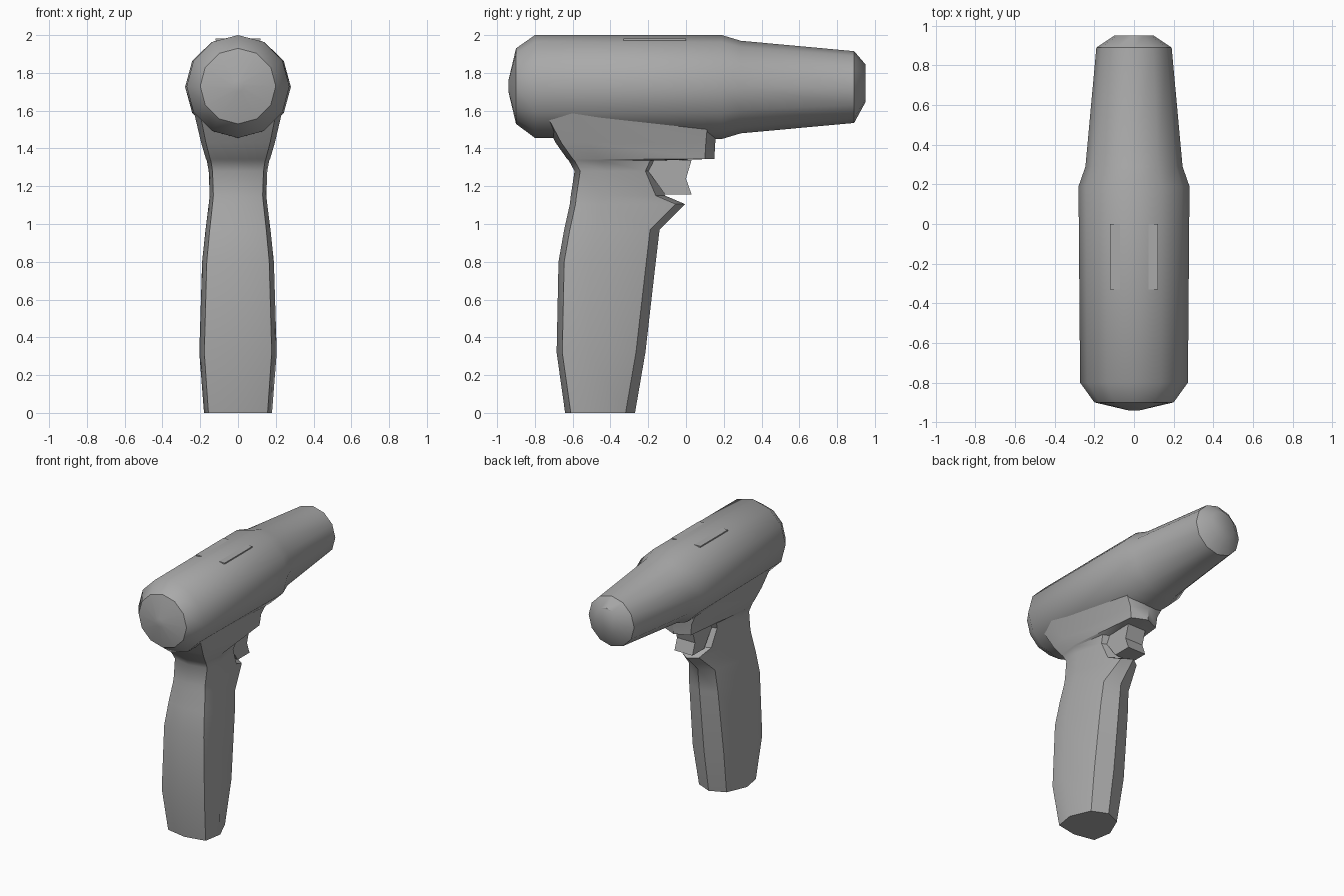
import bpy, bmesh, math
from mathutils import Vector

cube = bpy.data.objects.get("Cube")
if cube:
    bpy.data.objects.remove(cube, do_unlink=True)

grey = bpy.data.materials.new("plain grey")
grey.use_nodes = True
colour = (0.4, 0.4, 0.4, 1)
grey.diffuse_color = colour
grey.node_tree.nodes["Principled BSDF"].inputs["Base Color"].default_value = colour


def loft(name, rings, smooth=True):
    """Skin a list of equal-length rings and cap both ends."""
    bm = bmesh.new()
    loops = [[bm.verts.new(p) for p in ring] for ring in rings]
    n = len(loops[0])
    for a, b in zip(loops, loops[1:]):
        for i in range(n):
            j = (i + 1) % n
            bm.faces.new((a[i], a[j], b[j], b[i]))
    bm.faces.new(loops[0][::-1])
    bm.faces.new(loops[-1])
    bmesh.ops.remove_doubles(bm, verts=bm.verts, dist=0.0005)
    bmesh.ops.recalc_face_normals(bm, faces=bm.faces)
    mesh = bpy.data.meshes.new(name)
    bm.to_mesh(mesh)
    bm.free()
    mesh.materials.append(grey)
    obj = bpy.data.objects.new(name, mesh)
    bpy.context.collection.objects.link(obj)
    if smooth:
        bpy.ops.object.select_all(action='DESELECT')
        obj.select_set(True)
        bpy.context.view_layer.objects.active = obj
        bpy.ops.object.shade_smooth_by_angle(angle=math.radians(40))
    return obj


# Barrel: twelve-sided rings along y (y, half width, half height, centre z)
def barrel_ring(y, rx, rz, z):
    angles = [math.tau * i / 12 for i in range(12)]
    return [Vector((rx * math.sin(a), y, z + rz * math.cos(a))) for a in angles]

barrel = [
    (-0.94, 0.03, 0.03, 1.73), (-0.9, 0.2, 0.2, 1.73),
    (-0.8, 0.272, 0.272, 1.728), (0.19, 0.28, 0.275, 1.725),
    (0.29, 0.245, 0.245, 1.725), (0.89, 0.19, 0.19, 1.725),
    (0.95, 0.1, 0.1, 1.745),
]
loft("barrel", [barrel_ring(*r) for r in barrel])


# Grip: faceted sections (z, back y, front y, half width, front half width)
def grip_ring(z, back, front, w, fw):
    half = [(fw, front - 0.05), (w, back + 0.17), (w * 0.87, back + 0.03)]
    right = [Vector((x, y, z)) for x, y in half]
    left = [Vector((-x, y, z)) for x, y in reversed(half)]
    return [Vector((0, front, z))] + right + [Vector((0, back, z))] + left

grip = [
    (0, -0.64, -0.27, 0.18, 0.115), (0.32, -0.685, -0.215, 0.205, 0.13),
    (0.8, -0.675, -0.16, 0.19, 0.12), (0.97, -0.645, -0.14, 0.172, 0.11),
    (1.105, -0.615, -0.005, 0.155, 0.07), (1.15, -0.61, -0.11, 0.15, 0.1),
    (1.28, -0.59, -0.165, 0.155, 0.11), (1.335, -0.62, -0.14, 0.165, 0.12),
    (1.345, -0.63, 0.15, 0.17, 0.11), (1.43, -0.69, 0.155, 0.195, 0.12),
    (1.6, -0.78, 0.17, 0.235, 0.2),
]
loft("grip", [grip_ring(*s) for s in grip])

# Trigger: side profile with a notched front
profile = [(-0.2, 1.34), (0.03, 1.34), (0.0, 1.24), (0.03, 1.155),
           (-0.11, 1.155), (-0.2, 1.28)]
loft("trigger", [[Vector((x, y, z)) for y, z in profile] for x in (-0.075, 0.075)],
     smooth=False)

# Flat switch plate let into the top of the barrel
plate = [(-0.12, -0.33), (0.12, -0.33), (0.12, 0.0), (-0.12, 0.0)]
loft("top_plate", [[Vector((x, y, z)) for x, y in plate] for z in (1.972, 1.981)],
     smooth=False)
